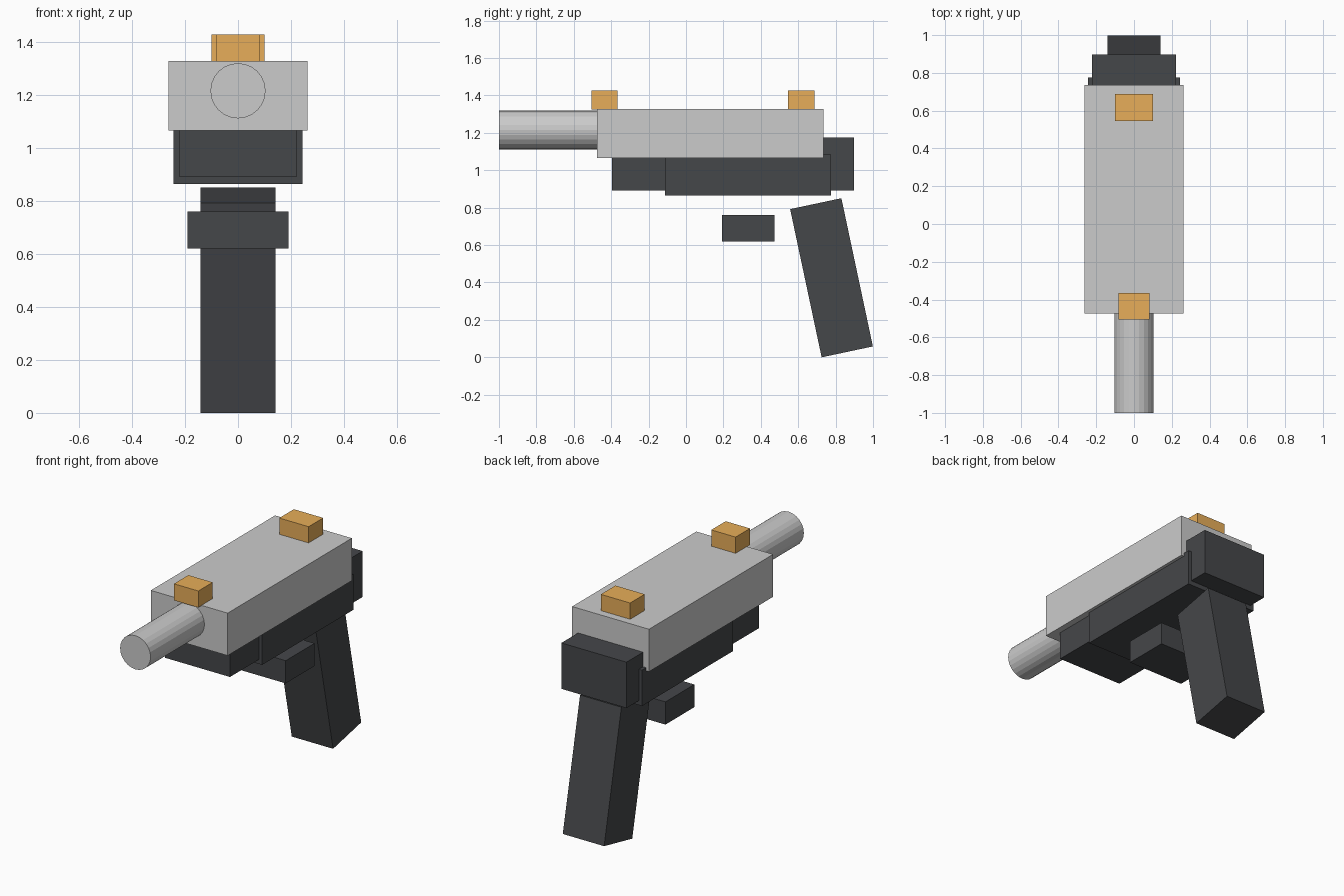
import bpy
from math import radians

if "Cube" in bpy.data.objects:
    bpy.data.objects.remove(bpy.data.objects["Cube"])


def material(name, color):
    m = bpy.data.materials.new(name)
    m.diffuse_color = color
    m.use_nodes = True
    m.node_tree.nodes["Principled BSDF"].inputs["Base Color"].default_value = m.diffuse_color
    return m


dark = material("dark_grey", (0.06, 0.063, 0.068, 1))
orange = material("orange", (0.8, 0.42, 0.1, 1))


def box(name, half_x, y, z, mat=None, tilt=0):
    """Box centred on x, given its y and z ranges before tilting."""
    bpy.ops.mesh.primitive_cube_add(
        size=1, location=(0, sum(y) / 2, sum(z) / 2), rotation=(radians(tilt), 0, 0))
    ob = bpy.context.object
    ob.name = name
    ob.scale = (2 * half_x, y[1] - y[0], z[1] - z[0])
    if mat:
        ob.data.materials.append(mat)
    return ob


# Upper body
box("slide", 0.262, (-0.475, 0.735), (1.065, 1.327))

# Barrel
bpy.ops.mesh.primitive_cylinder_add(
    vertices=24, radius=0.104, depth=0.6, location=(0, -0.7, 1.215),
    rotation=(radians(90), 0, 0))
bpy.context.object.name = "barrel"

# Lower body
box("frame", 0.222, (-0.395, 0.897), (0.892, 1.175), dark)
box("frame_cover", 0.243, (-0.112, 0.776), (0.864, 1.085), dark)
box("guard_block", 0.191, (0.192, 0.473), (0.62, 0.76), dark)

# Slanted grip
box("grip", 0.141, (0.638, 0.918), (0.02, 0.83), dark, tilt=12)

# Sights
box("front_sight", 0.083, (-0.505, -0.365), (1.325, 1.427), orange)
box("rear_sight", 0.1, (0.545, 0.687), (1.325, 1.427), orange)
